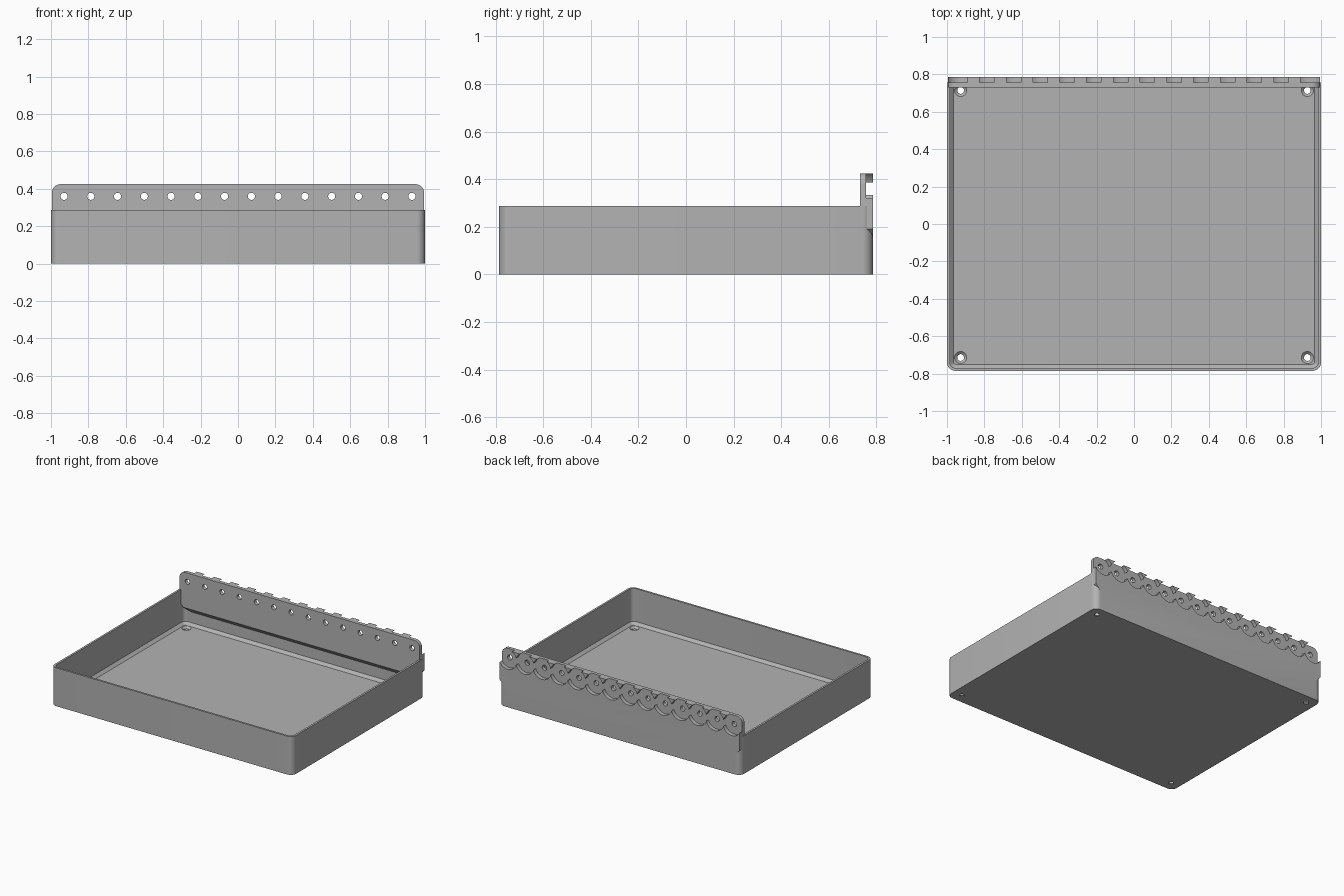
import bpy, bmesh, math
from mathutils import Matrix, Vector

cube = bpy.data.objects.get("Cube")
if cube:
    bpy.data.objects.remove(cube, do_unlink=True)

HALF_X, HALF_Y, TRAY_H, PLATE_H = 1.0, 0.785, 0.287, 0.425
WALL, FLOOR, RADIUS = 0.015, 0.02, 0.045
PLATE_X, PLATE_FRONT, RECESS_Y = 0.995, 0.73, 0.756
HOLE_Z, PITCH, COUNT = 0.36, 0.1431, 14

grey = bpy.data.materials.new("plain_grey")
grey.use_nodes = True
grey.diffuse_color = (0.45, 0.45, 0.45, 1)
grey.node_tree.nodes["Principled BSDF"].inputs["Base Color"].default_value = grey.diffuse_color


def finish(name, bm):
    bmesh.ops.recalc_face_normals(bm, faces=bm.faces[:])
    mesh = bpy.data.meshes.new(name)
    bm.to_mesh(mesh)
    bm.free()
    obj = bpy.data.objects.new(name, mesh)
    bpy.context.collection.objects.link(obj)
    mesh.materials.append(grey)
    return obj


def activate(obj):
    bpy.ops.object.select_all(action='DESELECT')
    obj.select_set(True)
    bpy.context.view_layer.objects.active = obj


def rounded_ring(bm, inset, z, steps=8):
    """Ring of vertices on a rounded rectangle."""
    r = max(RADIUS - inset, 0.012)
    cx, cy = HALF_X - inset - r, HALF_Y - inset - r
    ring = []
    for q, (sx, sy) in enumerate([(1, 1), (-1, 1), (-1, -1), (1, -1)]):
        for i in range(steps + 1):
            a = math.pi / 2 * (q + i / steps)
            ring.append(bm.verts.new((sx * cx + r * math.cos(a), sy * cy + r * math.sin(a), z)))
    return ring


def cylinders(name, specs, along_y=False):
    """Mesh of several cones or cylinders: centre, depth, bottom and top radius."""
    bm = bmesh.new()
    for centre, depth, r1, r2 in specs:
        m = Matrix.Translation(centre)
        if along_y:
            m = m @ Matrix.Rotation(math.pi / 2, 4, 'X')
        bmesh.ops.create_cone(bm, cap_ends=True, segments=40, radius1=r1, radius2=r2,
                              depth=depth, matrix=m)
    obj = finish(name, bm)
    obj.hide_render = True
    return obj


def cut(obj, cutter):
    mod = obj.modifiers.new("cut", 'BOOLEAN')
    mod.operation, mod.solver, mod.object = 'DIFFERENCE', 'EXACT', cutter
    activate(obj)
    bpy.ops.object.modifier_apply(modifier=mod.name)


# Tray: one closed shell, with a small slope where the walls meet the floor
bm = bmesh.new()
rings = [rounded_ring(bm, inset, z) for inset, z in (
    (0, 0), (0, TRAY_H), (WALL, TRAY_H), (WALL, FLOOR + 0.02), (WALL + 0.02, FLOOR))]
for low, high in zip(rings, rings[1:]):
    for i in range(len(low)):
        j = (i + 1) % len(low)
        bm.faces.new((low[i], low[j], high[j], high[i]))
bm.faces.new(rings[0])
bm.faces.new(rings[-1])
tray = finish("tray", bm)

# Mounting plate: rounded top corners, sloped lower ends
half = [(0.925, 0.12), (PLATE_X, 0.19)]
for i in range(9):
    a = math.pi / 2 * i / 8
    half.append((PLATE_X - RADIUS + RADIUS * math.cos(a), PLATE_H - RADIUS + RADIUS * math.sin(a)))
outline = half + [(-x, z) for x, z in reversed(half)]
bm = bmesh.new()
face = bm.faces.new([bm.verts.new((x, PLATE_FRONT, z)) for x, z in outline])
moved = bmesh.ops.extrude_face_region(bm, geom=[face], use_keep_orig=True)
bmesh.ops.translate(bm, vec=(0, HALF_Y - PLATE_FRONT, 0),
                    verts=[v for v in moved["geom"] if isinstance(v, bmesh.types.BMVert)])
# Slope the underside of the plate back towards the wall
sliced = bmesh.ops.bisect_plane(bm, geom=bm.verts[:] + bm.edges[:] + bm.faces[:],
                                plane_co=(0, PLATE_FRONT, 0.16),
                                plane_no=Vector((0, -1, -1)).normalized(), clear_outer=True)
bmesh.ops.holes_fill(bm, edges=[e for e in bm.edges if e.is_boundary], sides=0)
plate = finish("mounting_plate", bm)

# Overlapping round recesses on the back, cut in two alternating sets
xs = [(i - (COUNT - 1) / 2) * PITCH for i in range(COUNT)]
cutters = []
for k in range(2):
    c = cylinders("recess_cutter", [((x, RECESS_Y + 0.05, HOLE_Z), 0.1, 0.076, 0.076)
                                    for x in xs[k::2]], True)
    cut(plate, c)
    cut(tray, c)
    cutters.append(c)

# Row of screw holes through the plate
c = cylinders("hole_cutter", [((x, PLATE_FRONT, HOLE_Z), 0.2, 0.019, 0.019) for x in xs], True)
cut(plate, c)
cutters.append(c)

# Countersunk holes in the floor corners
corners = [(sx * 0.927, sy * 0.714) for sx in (-1, 1) for sy in (-1, 1)]
for name, z, depth, r1, r2 in (("bore_cutter", 0, 0.1, 0.018, 0.018),
                               ("sink_cutter", 0.0155, 0.017, 0.018, 0.037)):
    c = cylinders(name, [((x, y, z), depth, r1, r2) for x, y in corners])
    cut(tray, c)
    cutters.append(c)

for c in cutters:
    bpy.data.objects.remove(c, do_unlink=True)

for obj in (tray, plate):
    activate(obj)
    bpy.ops.object.shade_smooth_by_angle(angle=math.radians(30))
